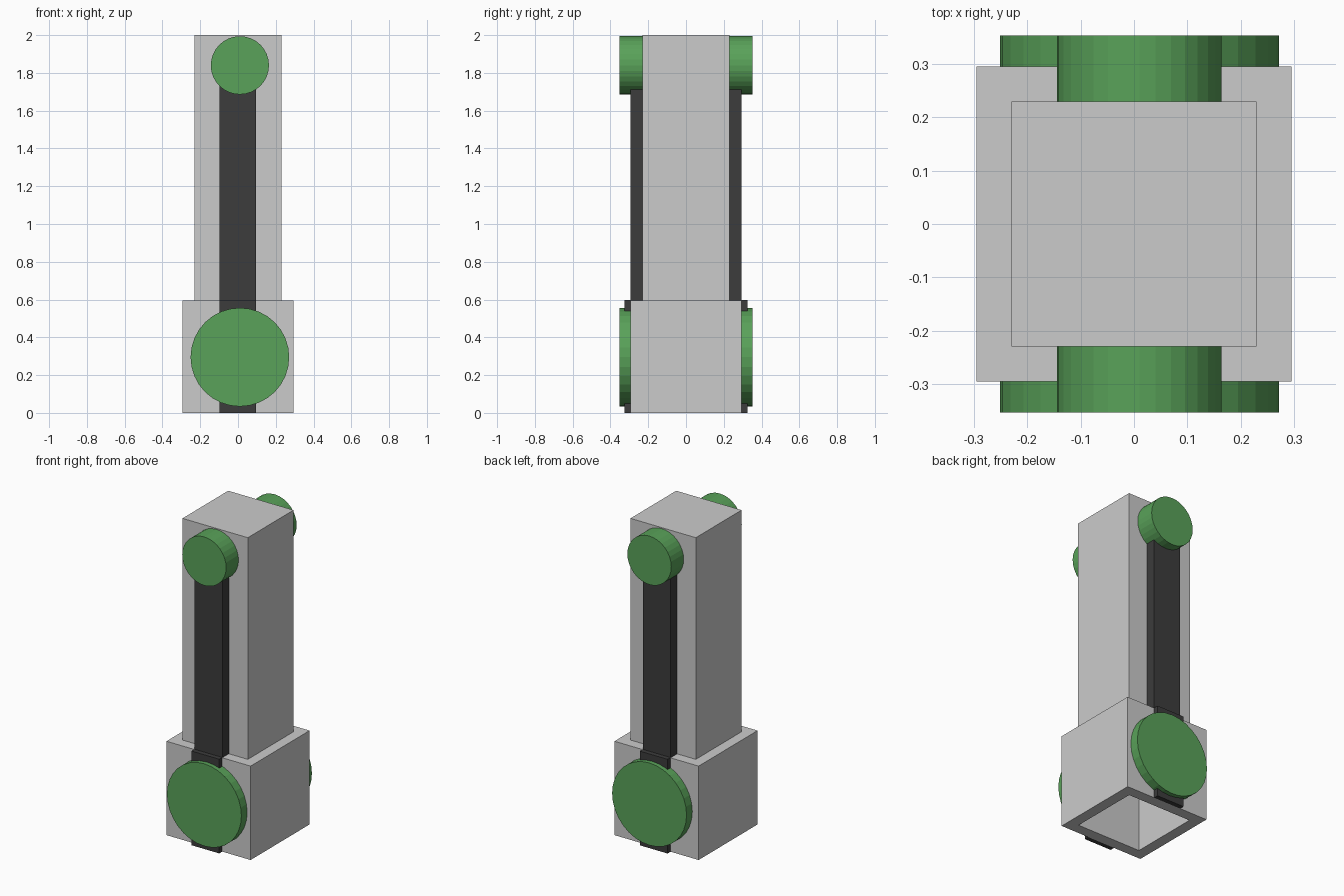
import bpy, bmesh, math
from mathutils import Matrix

if "Cube" in bpy.data.objects:
    bpy.data.objects.remove(bpy.data.objects["Cube"])


def material(name, rgb):
    m = bpy.data.materials.new(name)
    m.diffuse_color = (*rgb, 1)
    m.use_nodes = True
    m.node_tree.nodes["Principled BSDF"].inputs["Base Color"].default_value = m.diffuse_color
    return m


GREEN = material("green", (0.10, 0.36, 0.10))
BLACK = material("black", (0.045, 0.045, 0.045))


def finish(name, bm, mat=None):
    bmesh.ops.recalc_face_normals(bm, faces=bm.faces)
    me = bpy.data.meshes.new(name)
    bm.to_mesh(me)
    bm.free()
    ob = bpy.data.objects.new(name, me)
    bpy.context.collection.objects.link(ob)
    if mat:
        me.materials.append(mat)
    return ob


def box(name, lo, hi, mat):
    bm = bmesh.new()
    size = [b - a for a, b in zip(lo, hi)]
    mid = [(a + b) / 2 for a, b in zip(lo, hi)]
    bmesh.ops.create_cube(bm, size=1, matrix=Matrix.Translation(mid) @ Matrix.Diagonal((*size, 1)))
    return finish(name, bm, mat)


def disc(name, radius, z, y0, y1):
    bm = bmesh.new()
    place = Matrix.Translation((0.01, (y0 + y1) / 2, z)) @ Matrix.Rotation(math.pi / 2, 4, 'X')
    bmesh.ops.create_cone(bm, cap_ends=True, segments=32, radius1=radius, radius2=radius,
                          depth=abs(y1 - y0), matrix=place)
    return finish(name, bm, GREEN)


# Hollow tower with a wider base sleeve, open underneath: square rings (half width, z)
rings = [(0.226, 1.995), (0.226, 0), (0.295, 0), (0.295, 0.595), (0.229, 0.595), (0.229, 2)]
bm = bmesh.new()
loops = [[bm.verts.new((sx * h, sy * h, z)) for sx, sy in ((-1, -1), (1, -1), (1, 1), (-1, 1))]
         for h, z in rings]
for a, b in zip(loops, loops[1:]):
    for i in range(4):
        j = (i + 1) % 4
        bm.faces.new((a[i], a[j], b[j], b[i]))
bm.faces.new(loops[0])
bm.faces.new(loops[-1])
finish("tower_housing", bm)

# Straps and discs on the front and back faces
for side, s in (("front", -1), ("back", 1)):
    def strap(name, y0, y1, z0, z1):
        ya, yb = sorted((s * y0, s * y1))
        box(f"{side}_{name}", (-0.098, ya, z0), (0.096, yb, z1), BLACK)

    strap("upper_strap", 0.229, 0.294, 0.595, 1.8)
    strap("lower_strap", 0.295, 0.325, 0, 0.597)
    disc(f"{side}_upper_disc", 0.154, 1.84, s * 0.229, s * 0.353)
    disc(f"{side}_lower_disc", 0.261, 0.295, s * 0.295, s * 0.353)
